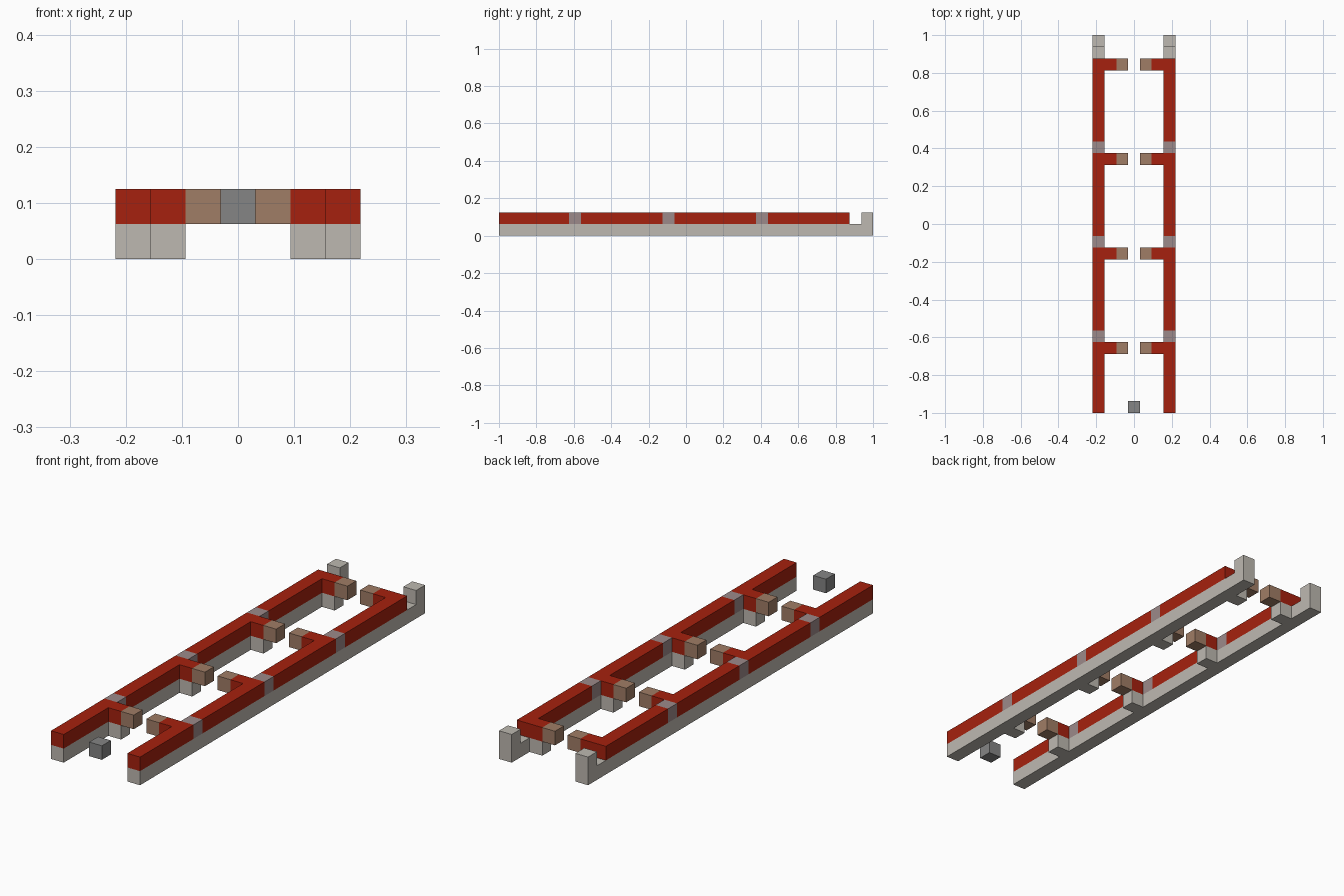
import bpy
import bmesh
from mathutils import Matrix, Vector

old = bpy.data.objects.get("Cube")
if old:
    bpy.data.objects.remove(old, do_unlink=True)

U = 1 / 16          # one block
LENGTH = 32         # rail length in blocks
BRANCHES = (5, 13, 21, 29)


def material(name, rgb):
    """Flat material from 0-255 display values."""
    color = [((c / 255 + 0.055) / 1.055) ** 2.4 for c in rgb] + [1]
    mat = bpy.data.materials.new(name)
    mat.use_nodes = True
    mat.diffuse_color = color
    bsdf = mat.node_tree.nodes["Principled BSDF"]
    bsdf.inputs["Base Color"].default_value = color
    bsdf.inputs["Roughness"].default_value = 0.9
    return mat


stone = material("pale stone", (190, 185, 177))
red = material("red", (166, 33, 14))
mauve = material("mauve grey", (156, 138, 138))
brown = material("brown", (160, 125, 102))
grey = material("mid grey", (133, 133, 133))


def blocks(name, mat, boxes):
    """One object made of boxes given as (x range, y range, z range) in blocks."""
    bm = bmesh.new()
    for box in boxes:
        lo = Vector([r[0] for r in box])
        hi = Vector([r[1] for r in box])
        mid = (lo + hi) / 2 - Vector((0, LENGTH / 2, 0))
        size = hi - lo
        bmesh.ops.create_cube(bm, size=1, matrix=Matrix.Translation(mid * U)
                              @ Matrix.Diagonal((*(size * U), 1)))
    mesh = bpy.data.meshes.new(name)
    bm.to_mesh(mesh)
    bm.free()
    mesh.materials.append(mat)
    obj = bpy.data.objects.new(name, mesh)
    bpy.context.collection.objects.link(obj)
    return obj


LOW, HIGH = (0, 1), (1, 2)

for side, s in (("left", 1), ("right", -1)):
    def across(a, b):
        return tuple(sorted((s * a, s * b)))

    rail, stub, tip = across(2.5, 3.5), across(1.5, 2.5), across(0.5, 1.5)

    # Stone foundation: long rail, branch supports and raised end post
    blocks(side + "_foundation", stone,
           [(rail, (0, LENGTH), LOW), (rail, (LENGTH - 1, LENGTH), HIGH)]
           + [(stub, (y, y + 1), LOW) for y in BRANCHES])

    # Red track: runs between the couplers, with a stub at each branch
    starts = [0] + [y + 2 for y in BRANCHES[:-1]]
    blocks(side + "_track", red,
           [(rail, (a, y + 1), HIGH) for a, y in zip(starts, BRANCHES)]
           + [(stub, (y, y + 1), HIGH) for y in BRANCHES])

    # Couplers between track runs, and brown blocks on the branch tips
    blocks(side + "_couplers", mauve,
           [(rail, (y + 1, y + 2), HIGH) for y in BRANCHES[:-1]])
    blocks(side + "_branch_tips", brown,
           [(tip, (y, y + 1), HIGH) for y in BRANCHES])

# Single floating block at the front
blocks("front_block", grey, [((-0.5, 0.5), (0, 1), HIGH)])
